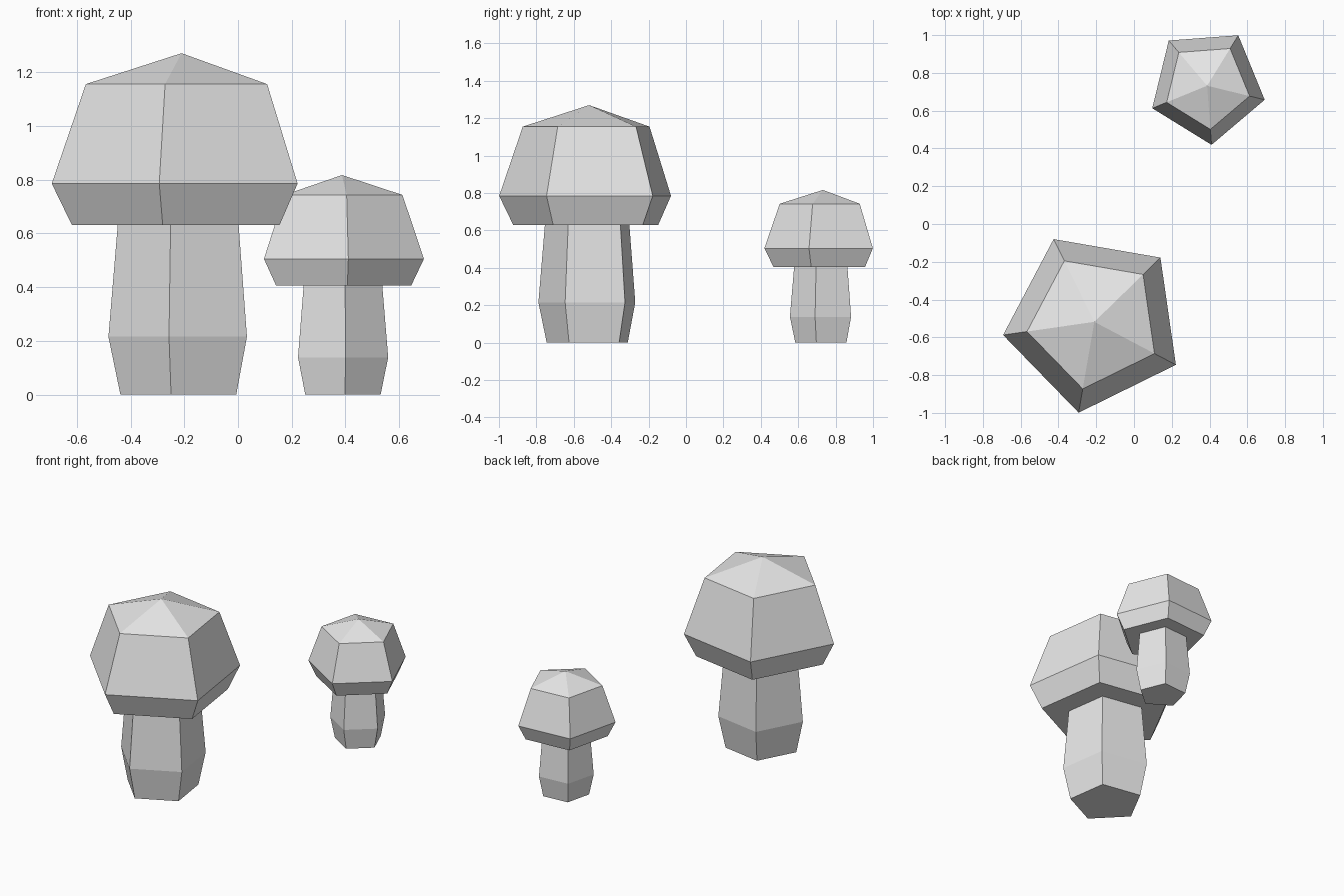
import bpy
import bmesh
import math

cube = bpy.data.objects.get("Cube")
if cube:
    bpy.data.objects.remove(cube, do_unlink=True)

GREY = (0.8, 0.8, 0.8, 1.0)
grey = bpy.data.materials.new("light grey")
grey.use_nodes = True
grey.diffuse_color = GREY
grey.node_tree.nodes["Principled BSDF"].inputs["Base Color"].default_value = GREY

SIDES = 5
# Profiles as (radius, height), from bottom to top
STEM = [(0.23, 0), (0.275, 0.215), (0.24, 0.63)]
CAP = [(0.412, 0.63), (0.488, 0.785), (0.36, 1.155), (0, 1.27)]


def lathe(name, profile, location, turn, scale):
    """Closed, flat-faced solid made of stacked five-sided rings."""
    bm = bmesh.new()
    rings = []
    for radius, z in profile:
        if radius == 0:
            rings.append([bm.verts.new((0, 0, z))] * SIDES)
        else:
            angles = [math.tau * i / SIDES for i in range(SIDES)]
            rings.append([bm.verts.new((radius * math.cos(a), radius * math.sin(a), z))
                          for a in angles])
    bm.faces.new(rings[0][::-1])
    for low, high in zip(rings, rings[1:]):
        for i in range(SIDES):
            j = (i + 1) % SIDES
            corners = [low[i], low[j], high[j], high[i]]
            bm.faces.new(list(dict.fromkeys(corners)))
    if profile[-1][0] > 0:
        bm.faces.new(rings[-1])
    bmesh.ops.recalc_face_normals(bm, faces=bm.faces)
    mesh = bpy.data.meshes.new(name)
    bm.to_mesh(mesh)
    bm.free()
    mesh.materials.append(grey)
    obj = bpy.data.objects.new(name, mesh)
    obj.location = location
    obj.rotation_euler.z = math.radians(turn)
    obj.scale = (scale,) * 3
    bpy.context.collection.objects.link(obj)


def mushroom(prefix, x, y, turn, scale):
    lathe(prefix + "_mushroom_stem", STEM, (x, y, 0), turn, scale)
    lathe(prefix + "_mushroom_cap", CAP, (x, y, 0), turn, scale)


mushroom("large", -0.21, -0.518, 44.2, 1)
mushroom("small", 0.387, 0.732, 58.3, 0.643)
